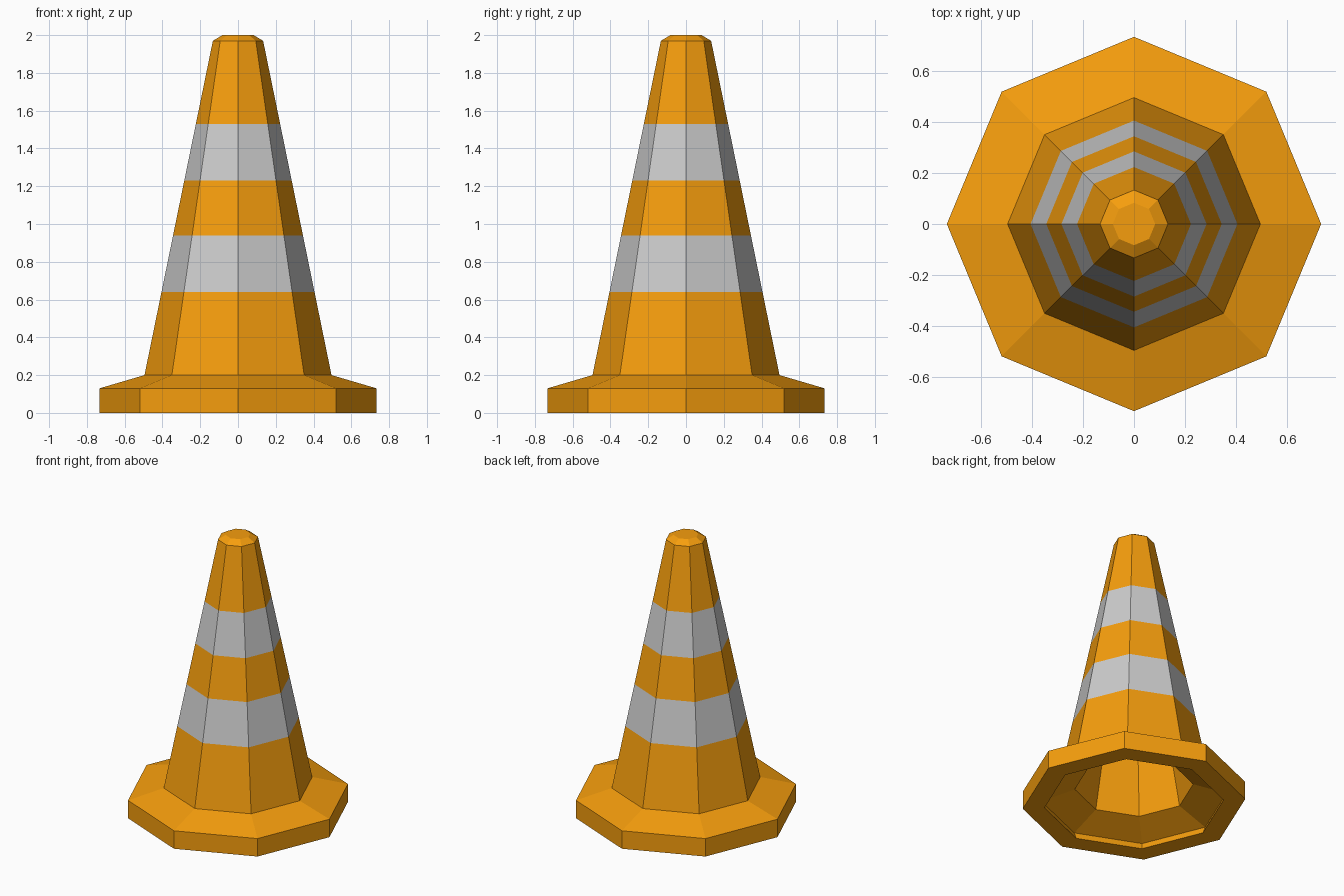
import bpy, math

if "Cube" in bpy.data.objects:
    bpy.data.objects.remove(bpy.data.objects["Cube"])

SIDES = 8


def material(name, color):
    m = bpy.data.materials.new(name)
    m.diffuse_color = color
    m.use_nodes = True
    m.node_tree.nodes["Principled BSDF"].inputs["Base Color"].default_value = m.diffuse_color
    return m


orange = material("orange", (0.92, 0.34, 0.004, 1))
grey = material("reflective_grey", (0.56, 0.56, 0.56, 1))


def lathe(name, profile, mat, cap=False):
    """Spin an (r, z) profile into flat octagonal rings; cap closes the last ring."""
    verts = [(r * math.cos(math.tau * i / SIDES), r * math.sin(math.tau * i / SIDES), z)
             for r, z in profile for i in range(SIDES)]
    faces = []
    for a in range(0, (len(profile) - 1) * SIDES, SIDES):
        for i in range(SIDES):
            j = (i + 1) % SIDES
            faces.append((a + i, a + j, a + SIDES + j, a + SIDES + i))
    if cap:
        faces.append(range(len(verts) - SIDES, len(verts)))
    mesh = bpy.data.meshes.new(name)
    mesh.from_pydata(verts, [], faces)
    mesh.materials.append(mat)
    obj = bpy.data.objects.new(name, mesh)
    bpy.context.collection.objects.link(obj)
    return obj


def cone_point(z):
    # Outer wall tapers from r 0.495 at z 0.2 to r 0.133 at z 1.97
    return (0.495 + (0.133 - 0.495) * (z - 0.2) / 1.77, z)


# Foot: bottom rim, outer wall, sloped top
lathe("base", [(0.59, 0), (0.733, 0), (0.733, 0.13), (0.495, 0.2)], orange)

# Alternating orange and reflective bands
levels = [0.2, 0.64, 0.94, 1.23, 1.53]
names = ["lower_body", "lower_stripe", "middle_body", "upper_stripe"]
for i, name in enumerate(names):
    lathe(name, [cone_point(levels[i]), cone_point(levels[i + 1])], grey if i % 2 else orange)

# Upper body with bevelled, capped tip
lathe("tip", [cone_point(1.53), cone_point(1.97), (0.083, 2.0)], orange, cap=True)

# Hollow inside: thick wall offset from the outside, closed below the tip
inner = lathe("inner_shell", [(0.59, 0), (0.61, 0.05), (0.39, 0.13), (0.04, 1.88)], orange, cap=True)
inner.data.flip_normals()
